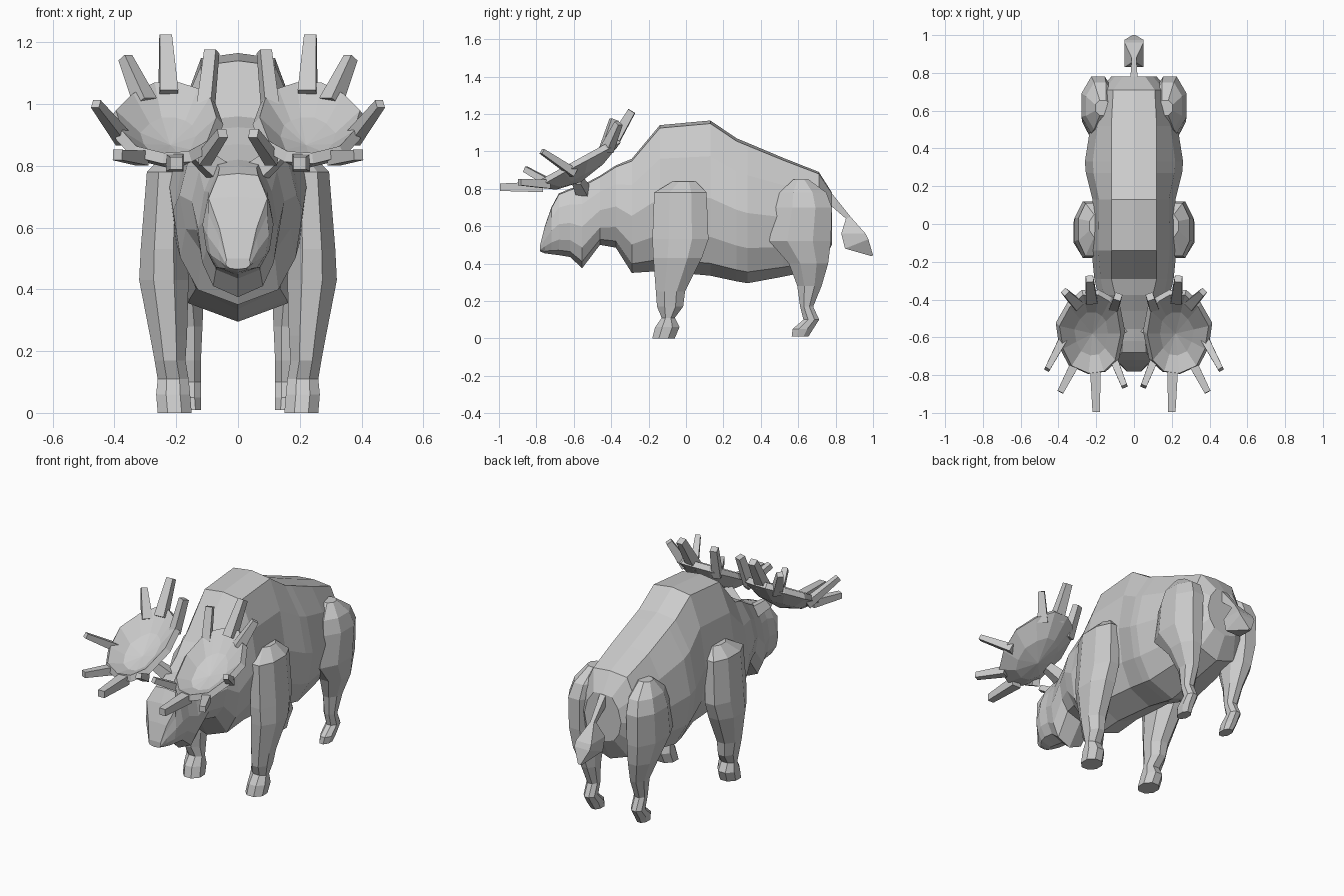
import bpy, bmesh, math
from mathutils import Vector, Matrix


def finish(bm, name, mirror=False):
    bmesh.ops.recalc_face_normals(bm, faces=bm.faces)
    me = bpy.data.meshes.new(name)
    bm.to_mesh(me)
    bm.free()
    ob = bpy.data.objects.new(name, me)
    bpy.context.collection.objects.link(ob)
    if mirror:
        mod = ob.modifiers.new("Mirror", 'MIRROR')
        mod.use_mirror_merge = False
    return ob


def loft(name, rings, mirror=False):
    bm = bmesh.new()
    loops = [[bm.verts.new(p) for p in ring] for ring in rings]
    n = len(loops[0])
    for a, b in zip(loops, loops[1:]):
        for i in range(n):
            j = (i + 1) % n
            bm.faces.new((a[i], a[j], b[j], b[i]))
    bm.faces.new(loops[0])
    bm.faces.new(loops[-1])
    return finish(bm, name, mirror)


def body_ring(y, zt, zb, tw, w):
    h = zt - zb
    half = [(tw, zt - 0.02 * h), (max(0.84 * w, tw), zb + 0.77 * h), (w, zb + 0.5 * h),
            (0.89 * w, zb + 0.25 * h), (0.62 * w, zb + 0.08 * h)]
    pts = [(0, zt)] + half + [(0, zb)] + [(-x, z) for x, z in reversed(half)]
    return [(x, y, z) for x, z in pts]


def flat_ring(z, yc, ry, xc, rx, n=8):
    k = 1 / math.cos(math.pi / n)
    return [(xc + rx * k * math.cos((i + 0.5) * math.tau / n),
             yc + ry * k * math.sin((i + 0.5) * math.tau / n), z) for i in range(n)]


# Body, neck and head: y, top z, bottom z, half width of back, half width
loft("body", [body_ring(*s) for s in [
    (0.78, 0.78, 0.50, 0.06, 0.12), (0.71, 0.89, 0.37, 0.11, 0.19),
    (0.52, 0.965, 0.33, 0.12, 0.23), (0.33, 1.045, 0.295, 0.12, 0.26),
    (0.27, 1.07, 0.305, 0.12, 0.255), (0.13, 1.165, 0.335, 0.12, 0.22),
    (-0.14, 1.14, 0.36, 0.12, 0.225), (-0.29, 0.96, 0.35, 0.12, 0.21),
    (-0.375, 0.925, 0.485, 0.10, 0.19), (-0.46, 0.87, 0.50, 0.08, 0.15),
    (-0.555, 0.82, 0.375, 0.07, 0.13), (-0.62, 0.80, 0.435, 0.06, 0.115),
    (-0.68, 0.775, 0.445, 0.065, 0.115), (-0.72, 0.70, 0.45, 0.095, 0.10),
    (-0.755, 0.60, 0.455, 0.06, 0.065), (-0.78, 0.50, 0.465, 0.038, 0.04)]])

# Legs: z, centre y, radius y, centre x, radius x
loft("front_leg", [flat_ring(*s) for s in [
    (0, -0.12, 0.06, 0.205, 0.055), (0.06, -0.10, 0.065, 0.21, 0.055),
    (0.11, -0.095, 0.035, 0.21, 0.05), (0.17, -0.085, 0.07, 0.22, 0.05),
    (0.25, -0.083, 0.078, 0.225, 0.06), (0.43, -0.045, 0.13, 0.24, 0.08),
    (0.53, -0.03, 0.15, 0.24, 0.075), (0.78, -0.03, 0.14, 0.23, 0.065),
    (0.84, -0.01, 0.06, 0.195, 0.04)]], True)
loft("hind_leg", [flat_ring(*s) for s in [
    (0.01, 0.61, 0.045, 0.15, 0.03), (0.05, 0.625, 0.055, 0.155, 0.035),
    (0.10, 0.67, 0.042, 0.155, 0.035), (0.17, 0.645, 0.035, 0.155, 0.035),
    (0.28, 0.66, 0.065, 0.16, 0.045), (0.40, 0.655, 0.105, 0.18, 0.07),
    (0.52, 0.61, 0.165, 0.19, 0.085), (0.70, 0.63, 0.15, 0.19, 0.088),
    (0.78, 0.625, 0.125, 0.18, 0.075), (0.85, 0.615, 0.04, 0.165, 0.04)]], True)

# Tail with tuft: y and z of the upper and lower edge, half width
loft("tail", [[(w, y0, z0), (-w, y0, z0), (-w, y1, z1), (w, y1, z1)] for y0, z0, y1, z1, w in [
    (0.76, 0.80, 0.75, 0.73, 0.02), (0.88, 0.65, 0.855, 0.64, 0.012),
    (0.96, 0.56, 0.83, 0.56, 0.05), (0.975, 0.53, 0.85, 0.48, 0.05),
    (1.0, 0.445, 0.99, 0.44, 0.008)]])

# Antler palm: dished plate inside an outline seen from above
outline = [(0.09, -0.46), (0.13, -0.41), (0.19, -0.375), (0.27, -0.375), (0.34, -0.44),
           (0.395, -0.54), (0.375, -0.66), (0.33, -0.75), (0.24, -0.79), (0.16, -0.78),
           (0.10, -0.72), (0.07, -0.58)]
cx, cy = 0.22, -0.58


def palm_point(x, y, r):
    px, py = cx + (x - cx) * r, cy + (y - cy) * r
    return (px, py, 0.95 + 0.55 * (py - cy) - 0.09 * (1 - r * r))


bm = bmesh.new()
mid = bm.verts.new(palm_point(cx, cy, 0))
inner, rim = [[bm.verts.new(palm_point(x, y, r)) for x, y in outline] for r in (0.55, 1)]
for i in range(12):
    j = (i + 1) % 12
    bm.faces.new((mid, inner[j], inner[i]))
    bm.faces.new((inner[i], inner[j], rim[j], rim[i]))
bm.normal_update()
if mid.normal.z < 0:
    bmesh.ops.reverse_faces(bm, faces=bm.faces)
bmesh.ops.solidify(bm, geom=bm.faces[:], thickness=0.035)
top = max(v.co.z for v in bm.verts)
bmesh.ops.translate(bm, verts=bm.verts, vec=(0, 0, 1.07 - top))
finish(bm, "antler_palm", True)

# Antler tines and the stem joining the palm to the head: base, tip, radii
bm = bmesh.new()
for base, tip, r0, r1 in [
        ((0.225, -0.40, 1.03), (0.235, -0.29, 1.215), 0.042, 0.028),
        ((0.30, -0.425, 1.005), (0.365, -0.36, 1.15), 0.04, 0.024),
        ((0.105, -0.445, 0.985), (0.085, -0.385, 1.17), 0.034, 0.028),
        ((0.37, -0.60, 0.885), (0.46, -0.77, 1.0), 0.032, 0.02),
        ((0.31, -0.735, 0.825), (0.39, -0.89, 0.835), 0.034, 0.024),
        ((0.205, -0.765, 0.81), (0.20, -0.995, 0.808), 0.04, 0.028),
        ((0.11, -0.71, 0.82), (0.05, -0.86, 0.905), 0.03, 0.022),
        ((0.05, -0.54, 0.77), (0.14, -0.58, 0.845), 0.05, 0.035)]:
    a, b = Vector(base), Vector(tip)
    turn = (b - a).to_track_quat('Z', 'Y').to_matrix().to_4x4()
    place = Matrix.Translation((a + b) / 2) @ turn @ Matrix.Rotation(math.pi / 4, 4, 'Z')
    bmesh.ops.create_cone(bm, cap_ends=True, segments=4, radius1=r0, radius2=r1,
                          depth=(b - a).length, matrix=place)
finish(bm, "antler_tines", True)
